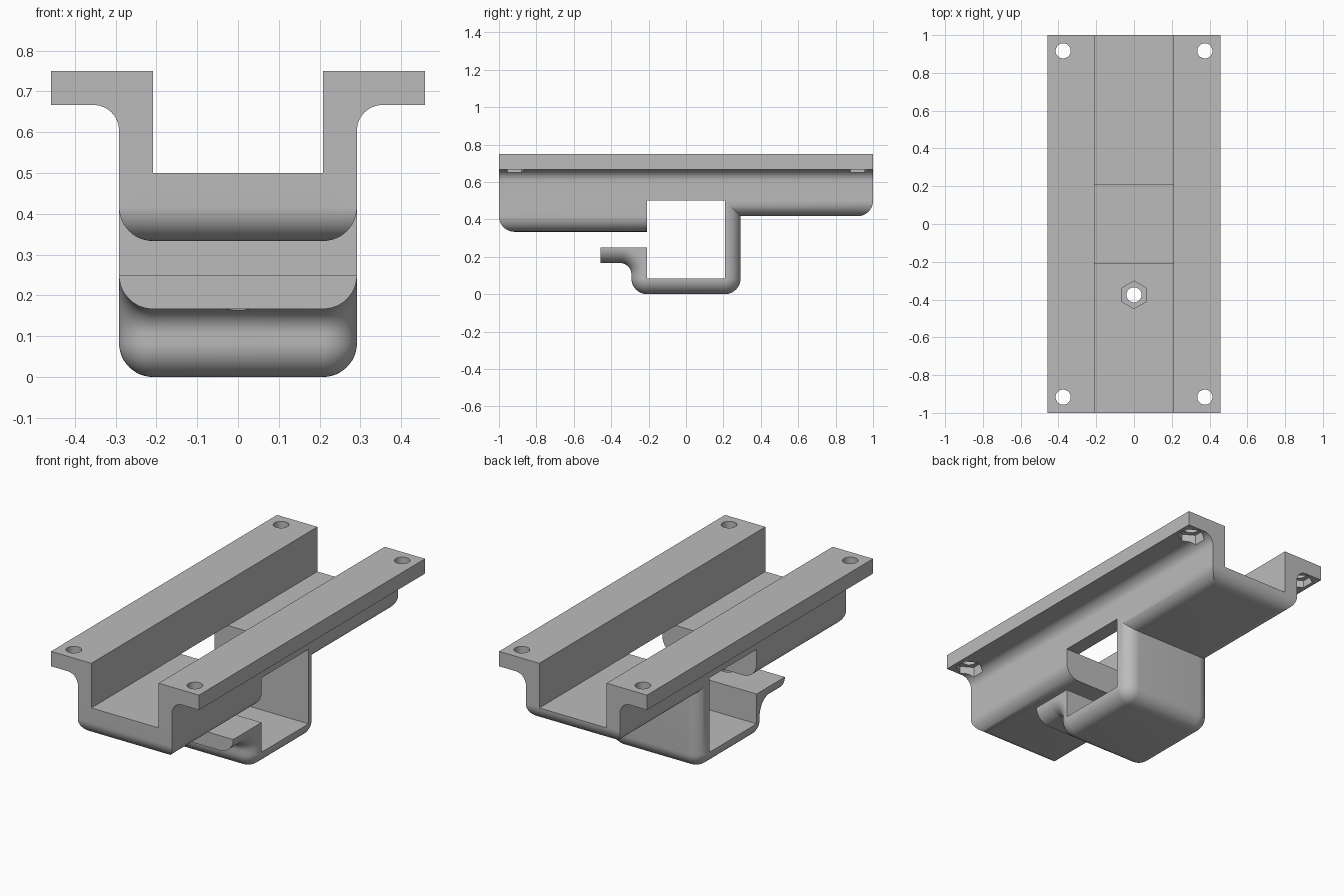
import bpy, bmesh
from math import sin, cos, pi, radians

cube = bpy.data.objects.get("Cube")
if cube:
    bpy.data.objects.remove(cube, do_unlink=True)

T = 1 / 12            # wall thickness and edge radius
W = 2.5 * T           # half width of the inner channel
COVE = 0.0625         # radius of the inside fillets
LIP, FLOOR, TOP = 3 * T, 6 * T, 9 * T
STEPS = 12

grey = bpy.data.materials.new("plain grey")
grey.use_nodes = True
grey.diffuse_color = (0.5, 0.5, 0.5, 1)
grey.node_tree.nodes["Principled BSDF"].inputs["Base Color"].default_value = grey.diffuse_color


def arc(cu, cv, r, a, b):
    """Points on an arc, angles in degrees."""
    angles = [radians(a + (b - a) * i / STEPS) for i in range(STEPS + 1)]
    return [(cu + r * cos(k), cv + r * sin(k)) for k in angles]


def loft(name, sections):
    """Solid through a row of matching closed sections."""
    bm = bmesh.new()
    rings = [[bm.verts.new(p) for p in s] for s in sections]
    n = len(rings[0])
    for a, b in zip(rings, rings[1:]):
        for i in range(n):
            j = (i + 1) % n
            bm.faces.new((a[i], a[j], b[j], b[i]))
    bm.faces.new(rings[0])
    bm.faces.new(rings[-1])
    bmesh.ops.remove_doubles(bm, verts=bm.verts, dist=1e-5)
    bmesh.ops.recalc_face_normals(bm, faces=bm.faces)
    mesh = bpy.data.meshes.new(name)
    bm.to_mesh(mesh)
    bm.free()
    mesh.materials.append(grey)
    ob = bpy.data.objects.new(name, mesh)
    bpy.context.collection.objects.link(ob)
    return ob


def activate(ob):
    bpy.ops.object.select_all(action="DESELECT")
    ob.select_set(True)
    bpy.context.view_layer.objects.active = ob


def drill(ob, x, y, z0, z1, r, sides):
    """Cut a round or hexagonal hole between two heights."""
    bpy.ops.mesh.primitive_cylinder_add(vertices=sides, radius=r, depth=z1 - z0,
                                        location=(x, y, (z0 + z1) / 2))
    cutter = bpy.context.object
    cutter.hide_render = True
    cutter.data.materials.append(grey)
    mod = ob.modifiers.new("hole", "BOOLEAN")
    mod.operation, mod.solver, mod.object = "DIFFERENCE", "EXACT", cutter
    activate(ob)
    bpy.ops.object.modifier_apply(modifier=mod.name)
    bpy.data.objects.remove(cutter, do_unlink=True)


def smooth(ob):
    activate(ob)
    bpy.ops.object.shade_smooth_by_angle(angle=radians(30))


def rounded_width(section):
    """Sweep a y-z section over the width, its outer edge fading in a quarter round."""
    half = [(W + T * sin(k), k) for k in (radians(89.4 * i / STEPS) for i in range(STEPS + 1))]
    stations = [(-x, k) for x, k in reversed(half)] + half
    return [[(x, y, z) for y, z in section(k)] for x, k in stations]


def floor_section(k):
    # thick front floor with a rounded front end
    end = [(-y, z) for y, z in arc(1 - T, FLOOR - T, T, 0, k * 180 / pi - 90)]
    return [(-W, FLOOR), (-1, FLOOR)] + end + [(-W, FLOOR - T - T * cos(k))]


def hook_section(k):
    # rear floor, back wall, bracket base and front lip in one continuous strip
    t = T * cos(k)
    inner = [(-5.5 * T, LIP), (-W, LIP), (-W, T), (W, T), (W, FLOOR), (1, FLOOR)]
    outer = arc(1 - T, FLOOR, T, 0, k * 180 / pi - 90)
    outer += [(W + t, FLOOR - t)]
    outer += arc(W, T, t, 0, -90) + arc(-W, T, t, -90, -180)
    outer += arc(-W - T - COVE, LIP - T - COVE, COVE + T - t, 0, 90)
    return inner + outer + [(-5.5 * T, LIP - t)]


# Flanged side rails: one is drilled, then mirrored
profile = [(W, FLOOR), (W, TOP), (5.5 * T, TOP), (5.5 * T, TOP - T)]
profile += arc(W + T + COVE, TOP - T - COVE, COVE, 90, 180) + [(W + T, FLOOR)]
rails = loft("side_rails", [[(x, y, z) for x, z in profile] for y in (-1, 1)])
for y in (-11 * T, 11 * T):
    drill(rails, 4.5 * T, y, TOP - 2 * T, TOP + T, 0.04, 32)
    drill(rails, 4.5 * T, y, TOP - 2 * T, TOP - T / 2, 0.073, 6)
rails.modifiers.new("mirror", "MIRROR")
activate(rails)
bpy.ops.object.modifier_apply(modifier="mirror")
smooth(rails)

# Front floor with nut pocket and screw hole
front_floor = loft("front_floor", rounded_width(floor_section))
drill(front_floor, 0, -4.5 * T, 0.2, 0.6, 0.04, 32)
drill(front_floor, 0, -4.5 * T, FLOOR - T / 2, 0.6, 0.073, 6)
smooth(front_floor)

# Rear floor and hanging hook bracket
hook = loft("rear_floor_and_hook", rounded_width(hook_section))
drill(hook, 0, -4.5 * T, 0.12, 0.3, 0.04, 32)
smooth(hook)
